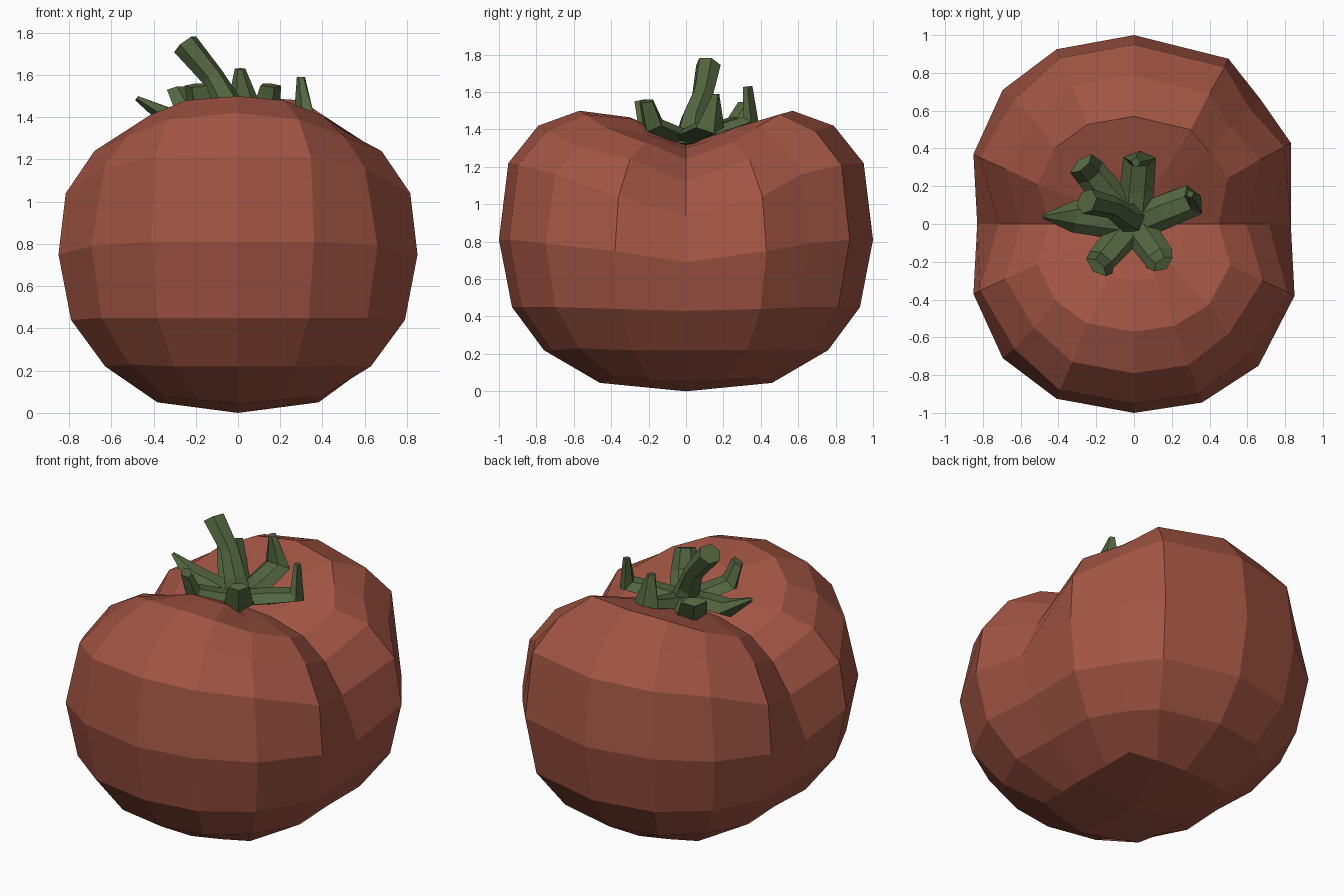
import bpy, bmesh
from mathutils import Vector

if "Cube" in bpy.data.objects:
    bpy.data.objects.remove(bpy.data.objects["Cube"])


def material(name, rgb):
    m = bpy.data.materials.new(name)
    m.diffuse_color = (*rgb, 1)
    m.use_nodes = True
    m.node_tree.nodes["Principled BSDF"].inputs["Base Color"].default_value = m.diffuse_color
    return m


def finish(bm, name, mat):
    bmesh.ops.recalc_face_normals(bm, faces=bm.faces)
    me = bpy.data.meshes.new(name)
    bm.to_mesh(me)
    bm.free()
    me.materials.append(mat)
    ob = bpy.data.objects.new(name, me)
    bpy.context.collection.objects.link(ob)
    return ob


def bridge(bm, a, b):
    for i in range(len(a)):
        j = (i + 1) % len(a)
        bm.faces.new((a[i], a[j], b[j], b[i]))


red = material("skin_red", (0.36, 0.09, 0.057))
green = material("leaf_green", (0.085, 0.13, 0.05))

# Body: quarter outline columns run from the crease (y = 0) to the front/back middle
outline = [(0.83, 0), (0.85, 0.37), (0.695, 0.71), (0.41, 0.925), (0, 1)]
flatter = [(0.83, 0), (0.83, 0.43), (0.67, 0.66), (0.50, 0.875), (0, 1)]    # back right
narrow = [(0.83, 0), (0.85, 0.38), (0.66, 0.75), (0.36, 0.945), (0, 1)]     # front right
# per ring: x scale, y scale, height of each column
rings = [
    (0.46, 0.46, [0.05, 0.06, 0.075, 0.06, 0.045]),
    (0.74, 0.76, [0.22, 0.22, 0.23, 0.22, 0.22]),
    (0.93, 0.93, [0.43, 0.44, 0.45, 0.45, 0.45]),
    (1.00, 1.00, [0.69, 0.75, 0.79, 0.81, 0.81]),
    (0.96, 0.95, [0.94, 1.04, 1.16, 1.21, 1.22]),
    (0.80, 0.79, [1.12, 1.24, 1.31, 1.39, 1.42]),
    (0.60, 0.57, [1.24, 1.33, 1.41, 1.48, 1.50]),
    (0.31, 0.30, [1.30, 1.34, 1.38, 1.41, 1.42]),
]
# squarish bottom ring, then quadrants: x sign, y sign, columns in order, outline
bottom = [(0.83, 0), (0.80, 0.42), (0.76, 0.82), (0.40, 0.92), (0, 1)]
quadrants = [(1, 1, (0, 1, 2, 3), flatter), (-1, 1, (4, 3, 2, 1), outline),
             (-1, -1, (0, 1, 2, 3), outline), (1, -1, (4, 3, 2, 1), narrow)]
bm = bmesh.new()
loops = []
for k, (sx, sy, zs) in enumerate(rings):
    ring = []
    for mx, my, cols, shape in quadrants:
        for c in cols:
            x, y = (bottom if k == 0 else shape)[c]
            if k > 3 and c == 0:
                x *= 0.90           # crease between the lobes
            if k in (4, 5) and c == 2:
                x, y = x * 0.95, y * 0.98   # rounder shoulders
            z = zs[c]
            if k == 7 and c > 2 and my < 0:
                z += 0.045          # fuller front lobe beside the stem
            ring.append(bm.verts.new((mx * x * sx, my * y * sy, z)))
    loops.append(ring)
for a, b in zip(loops, loops[1:]):
    bridge(bm, a, b)
for z, ring in ((0, loops[0]), (1.32, loops[-1])):
    c = bm.verts.new((0, 0, z))
    for i in range(16):
        bm.faces.new((c, ring[i], ring[(i + 1) % 16]))
finish(bm, "fruit_body", red)


# Tapered tube with a fixed section along a path
def tube(name, path, sizes, section):
    pts = [Vector(p) for p in path]
    d = pts[-1] - pts[0]
    side = Vector((-d.y, d.x, 0)).normalized()
    bm = bmesh.new()
    prev = first = None
    for i, (p, (w, t)) in enumerate(zip(pts, sizes)):
        tan = (pts[min(i + 1, len(pts) - 1)] - pts[max(i - 1, 0)]).normalized()
        up = tan.cross(side)
        ring = [bm.verts.new(p + side * w * u + up * t * v) for u, v in section]
        if prev:
            bridge(bm, prev, ring)
        else:
            first = ring
        prev = ring
    bm.faces.new(first)
    bm.faces.new(prev)
    finish(bm, name, green)


# Stem
hexagon = [(1, 0), (0.5, 0.87), (-0.5, 0.87), (-1, 0), (-0.5, -0.87), (0.5, -0.87)]
tube("stem",
     [(0.01, 0.02, 1.30), (-0.05, 0.04, 1.46), (-0.12, 0.09, 1.59), (-0.25, 0.12, 1.745)],
     [(0.1, 0.09), (0.07, 0.07), (0.06, 0.055), (0.07, 0.065)], hexagon)

# Sepals: (bend point, tip point, tip half width)
leaf = [(1, 0), (0.45, 1), (-0.45, 1), (-1, 0), (0, -1)]
sepals = [
    ((-0.32, 0.04, 1.39), (-0.48, 0.04, 1.49), 0.012),
    ((-0.23, 0.27, 1.42), (-0.28, 0.32, 1.53), 0.075),
    ((0.03, 0.35, 1.44), (0.01, 0.33, 1.63), 0.025),
    ((0.32, 0.13, 1.41), (0.30, 0.16, 1.59), 0.02),
    ((0.13, -0.18, 1.42), (0.155, -0.215, 1.55), 0.06),
    ((-0.17, -0.20, 1.42), (-0.20, -0.23, 1.55), 0.07),
]
for n, (bend, tip, w) in enumerate(sepals):
    mid = (bend[0] * 0.5, bend[1] * 0.5, 1.38)
    tube(f"sepal_{n + 1}", [(0, 0, 1.35), mid, bend, tip],
         [(0.09, 0.04), (0.09, 0.045), (0.085, 0.05), (w, min(w, 0.03))], leaf)
